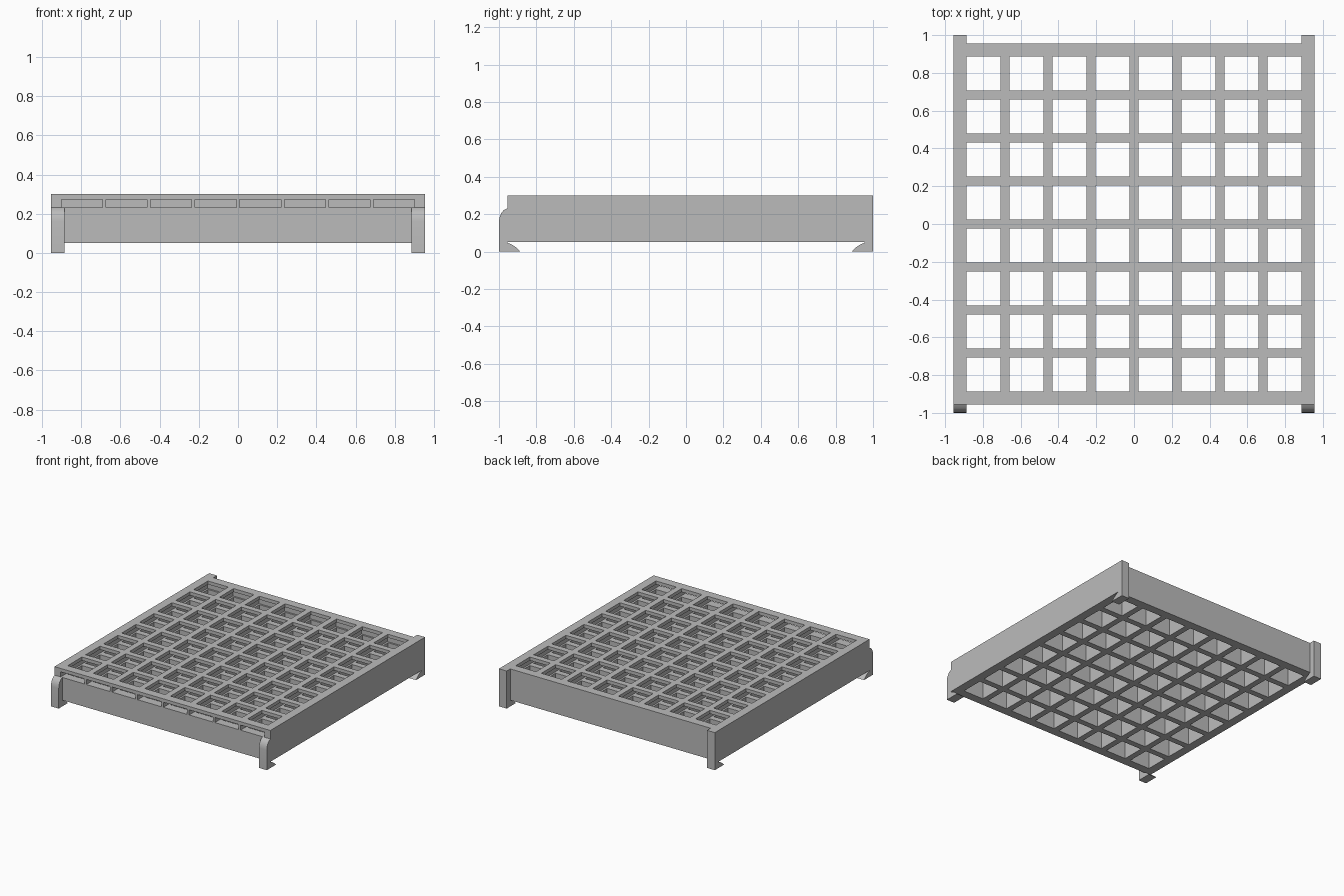
import bpy
import bmesh

if "Cube" in bpy.data.objects:
    bpy.data.objects.remove(bpy.data.objects["Cube"], do_unlink=True)

# Main sizes
COUNT = 8
PITCH = 0.2275
HOLE = 0.18
HALF = 0.955
INNER = 0.886
BOTTOM, TOP = 0.05, 0.30
SLOT_LOW, SLOT_HIGH = 0.232, 0.273

grey = bpy.data.materials.new("plain grey")
grey.use_nodes = True
grey.diffuse_color = (0.5, 0.5, 0.5, 1)
grey.node_tree.nodes["Principled BSDF"].inputs["Base Color"].default_value = (0.5, 0.5, 0.5, 1)

centres = [(i - (COUNT - 1) / 2) * PITCH for i in range(COUNT)]


def finish(name, bm):
    bmesh.ops.recalc_face_normals(bm, faces=bm.faces)
    mesh = bpy.data.meshes.new(name)
    bm.to_mesh(mesh)
    bm.free()
    mesh.materials.append(grey)
    obj = bpy.data.objects.new(name, mesh)
    bpy.context.collection.objects.link(obj)
    return obj


def extrude(bm, faces, vector):
    made = bmesh.ops.extrude_face_region(bm, geom=faces)["geom"]
    verts = [g for g in made if isinstance(g, bmesh.types.BMVert)]
    bmesh.ops.translate(bm, verts=verts, vec=vector)


def add_box(bm, low, high):
    verts = bmesh.ops.create_cube(bm, size=1)["verts"]
    for v in verts:
        for k in range(3):
            v.co[k] = low[k] if v.co[k] < 0 else high[k]


# Lattice: a flat grid without its square holes, raised to full height
bm = bmesh.new()
lines = [-HALF] + [c + s * HOLE / 2 for c in centres for s in (-1, 1)] + [HALF]
rows = [[bm.verts.new((x, y, BOTTOM)) for x in lines] for y in lines]
solid = []
for j in range(len(lines) - 1):
    for i in range(len(lines) - 1):
        if not (i % 2 and j % 2):
            solid.append(bm.faces.new((rows[j][i], rows[j][i + 1],
                                       rows[j + 1][i + 1], rows[j + 1][i])))
extrude(bm, solid, (0, 0, TOP - BOTTOM))
# The flat bottom stays as the underside of the raised region
if not any(abs(f.calc_center_median().z - BOTTOM) < 0.001 for f in bm.faces):
    for j in range(len(lines) - 1):
        for i in range(len(lines) - 1):
            if not (i % 2 and j % 2):
                bm.faces.new((rows[j][i], rows[j + 1][i],
                              rows[j + 1][i + 1], rows[j][i + 1]))
lattice = finish("lattice_body", bm)

# Card slots: eight shallow channels running from the front to the back wall
bm = bmesh.new()
for c in centres:
    add_box(bm, (c - 0.105, -1.1, SLOT_LOW), (c + 0.105, 0.9, SLOT_HIGH))
cutter = finish("slot_cutter", bm)
cutter.hide_render = True

cut = lattice.modifiers.new("slots", "BOOLEAN")
cut.operation = "DIFFERENCE"
cut.solver = "EXACT"
cut.object = cutter
bpy.context.view_layer.objects.active = lattice
bpy.ops.object.modifier_apply(modifier=cut.name)
bpy.data.objects.remove(cutter, do_unlink=True)

# Legs: side profiles (y, z) with a curved hook under the body
hook = [(0.955, 0.047), (0.93, 0.037), (0.908, 0.022), (0.885, 0)]
front_profile = [(-1, 0), (-1, 0.16), (-0.997, 0.183), (-0.988, 0.205),
                 (-0.975, 0.221), (-0.955, 0.232)] + [(-y, z) for y, z in hook]
back_profile = [(1, 0), (1, TOP), (0.955, TOP)] + hook


def leg(name, profile, x):
    bm = bmesh.new()
    face = bm.faces.new([bm.verts.new((x, y, z)) for y, z in profile])
    extrude(bm, [face], (HALF - INNER, 0, 0))
    obj = finish(name, bm)
    bpy.ops.object.select_all(action="DESELECT")
    obj.select_set(True)
    bpy.context.view_layer.objects.active = obj
    bpy.ops.object.shade_smooth_by_angle(angle=0.6)


for side, x in (("right", -HALF), ("left", INNER)):
    leg("front_leg_" + side, front_profile, x)
    leg("back_leg_" + side, back_profile, x)
